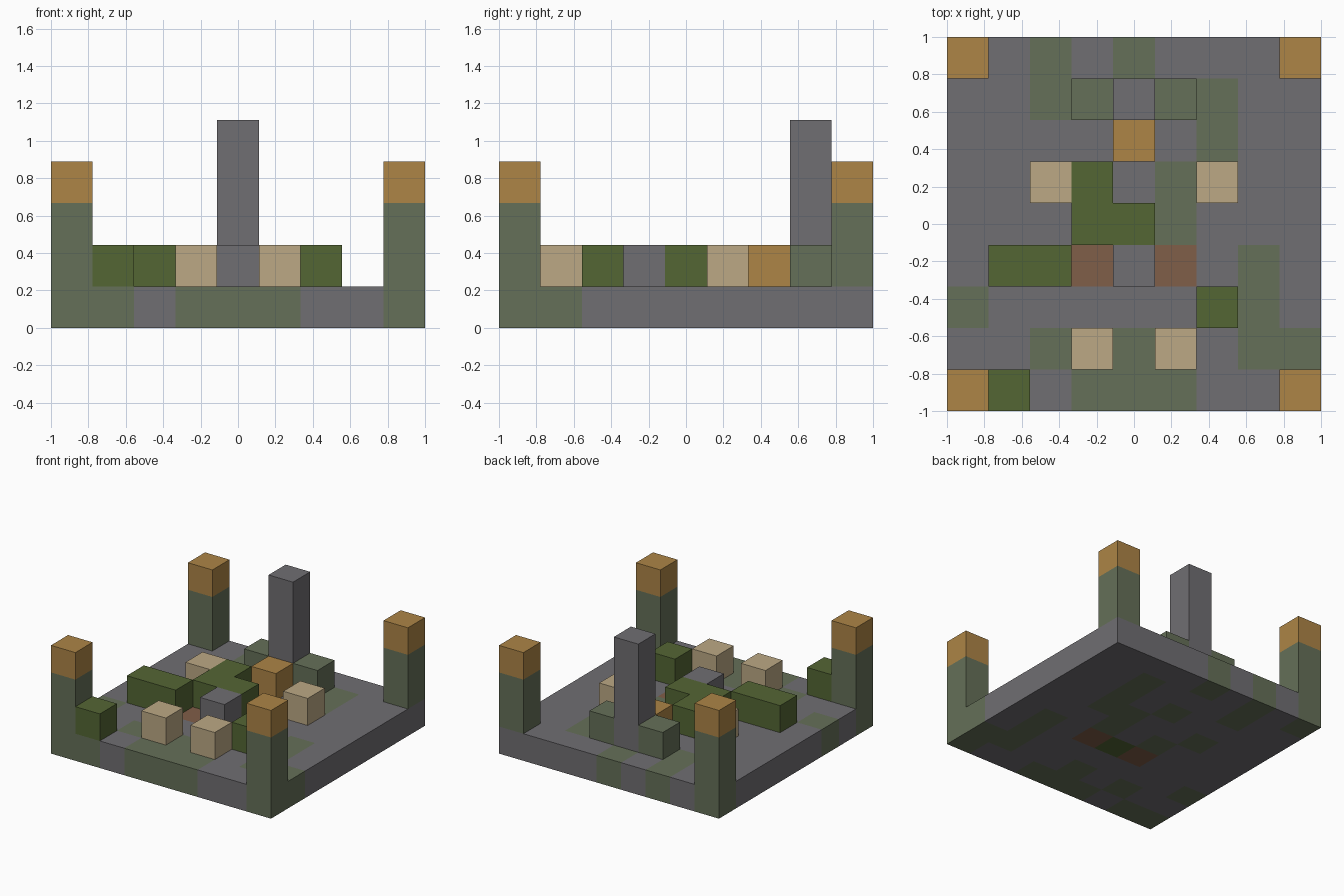
import bpy
import bmesh
from mathutils import Vector

cube = bpy.data.objects.get("Cube")
if cube:
    bpy.data.objects.remove(cube)

N = 9
CELL = 2 / N


def srgb(c):
    c /= 255
    return c / 12.92 if c <= 0.04045 else ((c + 0.055) / 1.055) ** 2.4


def material(name, *rgb):
    col = [srgb(c) for c in rgb] + [1]
    m = bpy.data.materials.new(name)
    m.use_nodes = True
    m.diffuse_color = col
    m.node_tree.nodes["Principled BSDF"].inputs["Base Color"].default_value = col
    return m


MATS = {
    "s": material("grey stone", 112, 110, 114),
    "m": material("mossy stone", 101, 112, 88),
    "g": material("leaf green", 84, 102, 52),
    "o": material("ochre", 173, 133, 70),
    "t": material("pale sand", 188, 169, 133),
    "b": material("brown clay", 128, 94, 72),
}

# Floor plan, back row first
FLOOR = """
msmsmssss
ssmsssmss
ssssmsmss
ssmssmmss
sssmsmsss
sssbgbsms
mssssssms
ssmsmssmm
mmsmmmssm
""".split()

# Single blocks standing on the floor, back row first
BLOCKS = """
.........
...m.m...
....o....
..tg..t..
...gg....
.gg.s....
......g..
...t.t...
.g.......
""".split()

BLOCK_NAMES = {"m": "mossy_pillar_foot", "o": "ochre_block", "t": "sand_seat",
               "g": "hedge", "s": "centre_stone"}


def read_plan(plan, level):
    return {(i, N - 1 - r, level): ch for r, row in enumerate(plan)
            for i, ch in enumerate(row) if ch != "."}


# Collect the cells of every part
parts = {"floor_slab": read_plan(FLOOR, 0)}
for cell, ch in read_plan(BLOCKS, 1).items():
    parts.setdefault(BLOCK_NAMES[ch], {})[cell] = ch
for side, i in (("right", 0), ("left", N - 1)):
    for end, j in (("front", 0), ("back", N - 1)):
        parts[f"{end}_{side}_tower"] = {(i, j, k): ch for k, ch in enumerate("mmo", 1)}
parts["tall_pillar"] = {(4, 7, k): "s" for k in range(1, 5)}

filled = {cell for cells in parts.values() for cell in cells}


def build(name, cells):
    """Make the exposed cell faces of one part."""
    used = sorted(set(cells.values()))
    bm = bmesh.new()
    for cell, ch in cells.items():
        centre = Vector(cell) + Vector((0.5, 0.5, 0.5))
        for axis in range(3):
            for sign in (-1, 1):
                step = Vector((0, 0, 0))
                step[axis] = sign
                if tuple(int(a + b) for a, b in zip(cell, step)) in filled:
                    continue
                u, v = Vector((0, 0, 0)), Vector((0, 0, 0))
                u[(axis + 1) % 3] = 0.5
                v[(axis + 2) % 3] = 0.5 * sign
                mid = centre + step / 2
                face = bm.faces.new([bm.verts.new(mid + p)
                                     for p in (-u - v, u - v, u + v, v - u)])
                face.material_index = used.index(ch)
    bmesh.ops.remove_doubles(bm, verts=bm.verts, dist=0.001)
    for vert in bm.verts:
        vert.co = (vert.co - Vector((N / 2, N / 2, 0))) * CELL
    mesh = bpy.data.meshes.new(name)
    bm.to_mesh(mesh)
    bm.free()
    for ch in used:
        mesh.materials.append(MATS[ch])
    bpy.context.collection.objects.link(bpy.data.objects.new(name, mesh))


for part_name, part_cells in parts.items():
    build(part_name, part_cells)
